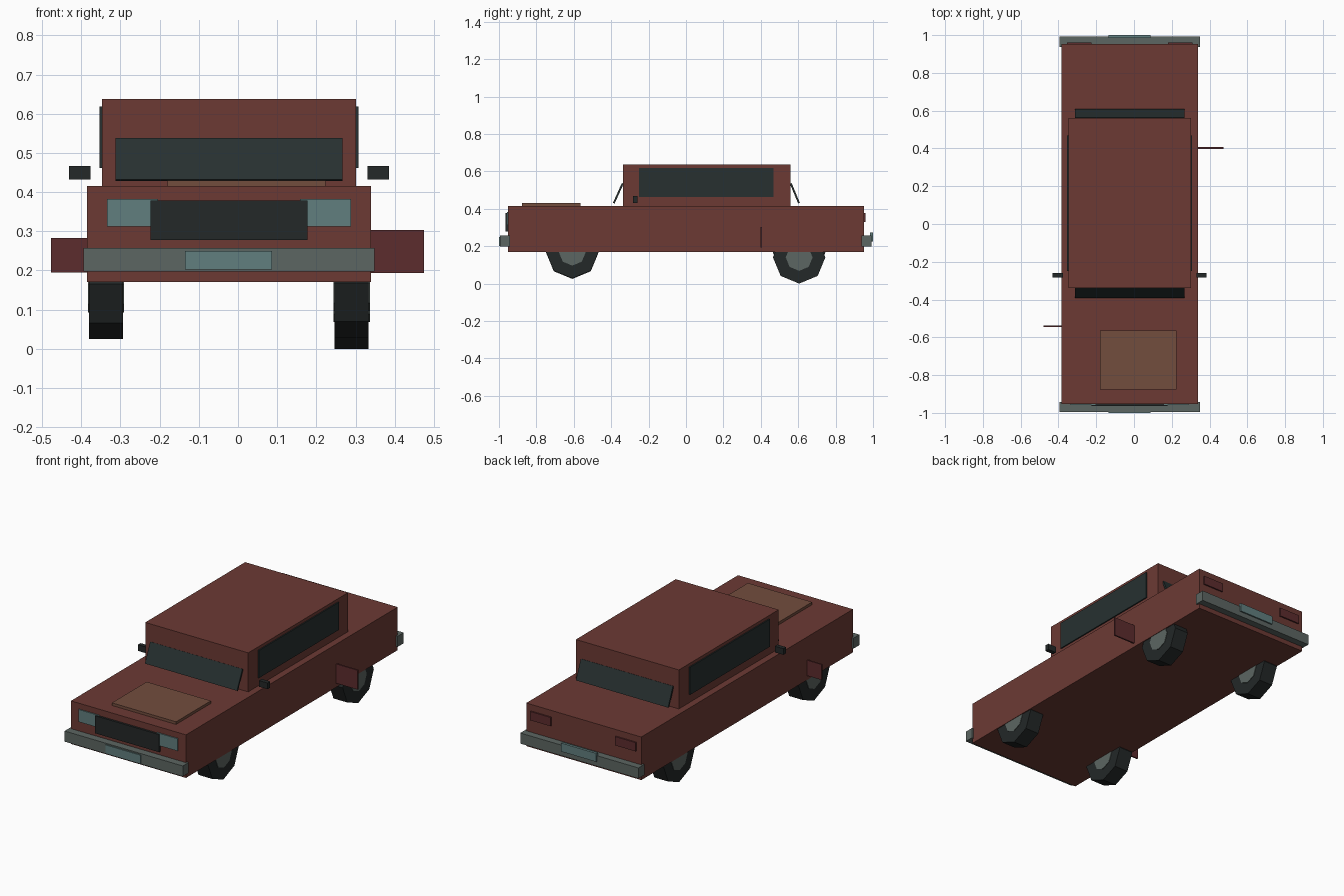
import bpy, math

if "Cube" in bpy.data.objects:
    bpy.data.objects.remove(bpy.data.objects["Cube"])

CX = -0.023  # centre line of the car body


def mat(name, r, g, b):
    m = bpy.data.materials.new(name)
    m.diffuse_color = (r, g, b, 1)
    m.use_nodes = True
    m.node_tree.nodes["Principled BSDF"].inputs["Base Color"].default_value = m.diffuse_color
    return m


PAINT = mat("paint", 0.15, 0.042, 0.034)
HOOD = mat("hood_brown", 0.17, 0.074, 0.048)
GLASS = mat("glass", 0.02, 0.03, 0.03)
DARK = mat("dark", 0.017, 0.021, 0.021)
METAL = mat("metal", 0.107, 0.133, 0.122)
LAMP = mat("lamp", 0.12, 0.21, 0.21)
RED = mat("dark_red", 0.107, 0.025, 0.027)


def box(name, x, y, z, material, tilt=0):
    """Box from (min, max) ranges, optionally tilted about x."""
    bpy.ops.mesh.primitive_cube_add(size=1, location=[sum(r) / 2 for r in (x, y, z)])
    o = bpy.context.object
    o.name = name
    o.scale = [r[1] - r[0] for r in (x, y, z)]
    o.rotation_euler.x = tilt
    o.data.materials.append(material)
    return o


def pane(name, bottom, top, material):
    """Leaning window between two (y, z) points."""
    dy, dz = top[0] - bottom[0], top[1] - bottom[1]
    y, z, h = (top[0] + bottom[0]) / 2, (top[1] + bottom[1]) / 2, math.hypot(dy, dz)
    box(name, (-0.313, 0.267), (y - 0.005, y + 0.005), (z - h / 2, z + h / 2),
        material, math.atan2(-dy, dz))


def cylinder(name, r, width, loc, material):
    """Eight-sided wheel part with a corner pointing down."""
    bpy.ops.mesh.primitive_cylinder_add(vertices=8, radius=r, depth=width, location=loc,
                                        rotation=(0, math.pi / 2, 0))
    o = bpy.context.object
    o.name = name
    o.data.materials.append(material)


# Body, cabin and hood panel
box("body", (-0.385, 0.339), (-0.952, 0.952), (0.17, 0.415), PAINT)
box("cabin", (-0.347, 0.301), (-0.338, 0.56), (0.41, 0.637), PAINT)
box("hood_panel", (-0.18, 0.224), (-0.877, -0.564), (0.41, 0.43), HOOD)

# Windows
pane("windshield", (-0.386, 0.43), (-0.338, 0.536), GLASS)
pane("rear_window", (0.604, 0.43), (0.56, 0.536), GLASS)

# Mirrored side parts and lights
for side, s in (("left", -1), ("right", 1)):
    def span(a, b):
        return tuple(sorted((CX + s * a, CX + s * b)))
    box(side + "_side_window", span(0.318, 0.331), (-0.25, 0.468), (0.462, 0.619), GLASS)
    box(side + "_mirror", span(0.354, 0.408), (-0.284, -0.26), (0.432, 0.467), DARK)
    box(side + "_headlight", span(0.181, 0.312), (-0.958, -0.94), (0.312, 0.382), LAMP)
    box(side + "_tail_light", span(0.203, 0.332), (0.94, 0.96), (0.328, 0.378), RED)

# Grille, bumpers and plates
box("grille", (-0.224, 0.178), (-0.964, -0.94), (0.278, 0.378), DARK)
box("front_bumper", (-0.395, 0.349), (-0.995, -0.942), (0.197, 0.257), METAL)
box("rear_bumper", (-0.395, 0.349), (0.938, 0.992), (0.197, 0.257), METAL)
box("front_plate", (-0.135, 0.087), (-1.0, -0.99), (0.202, 0.25), LAMP)
box("rear_plate", (-0.135, 0.087), (0.985, 1.0), (0.225, 0.273), LAMP)

# Side flaps
box("left_flap", (-0.478, -0.38), (-0.546, -0.538), (0.195, 0.283), RED)
box("right_flap", (0.334, 0.475), (0.398, 0.407), (0.193, 0.303), RED)

# Wheels with hubs running through both sides
for name, x, y, z in (("front_left", -0.337, -0.608, 0.165), ("front_right", 0.29, -0.608, 0.168),
                      ("rear_left", -0.337, 0.605, 0.165), ("rear_right", 0.29, 0.605, 0.14)):
    cylinder(name + "_tire", 0.14, 0.087, (x, y, z), DARK)
    cylinder(name + "_hub", 0.072, 0.093, (x, y, z), METAL)
